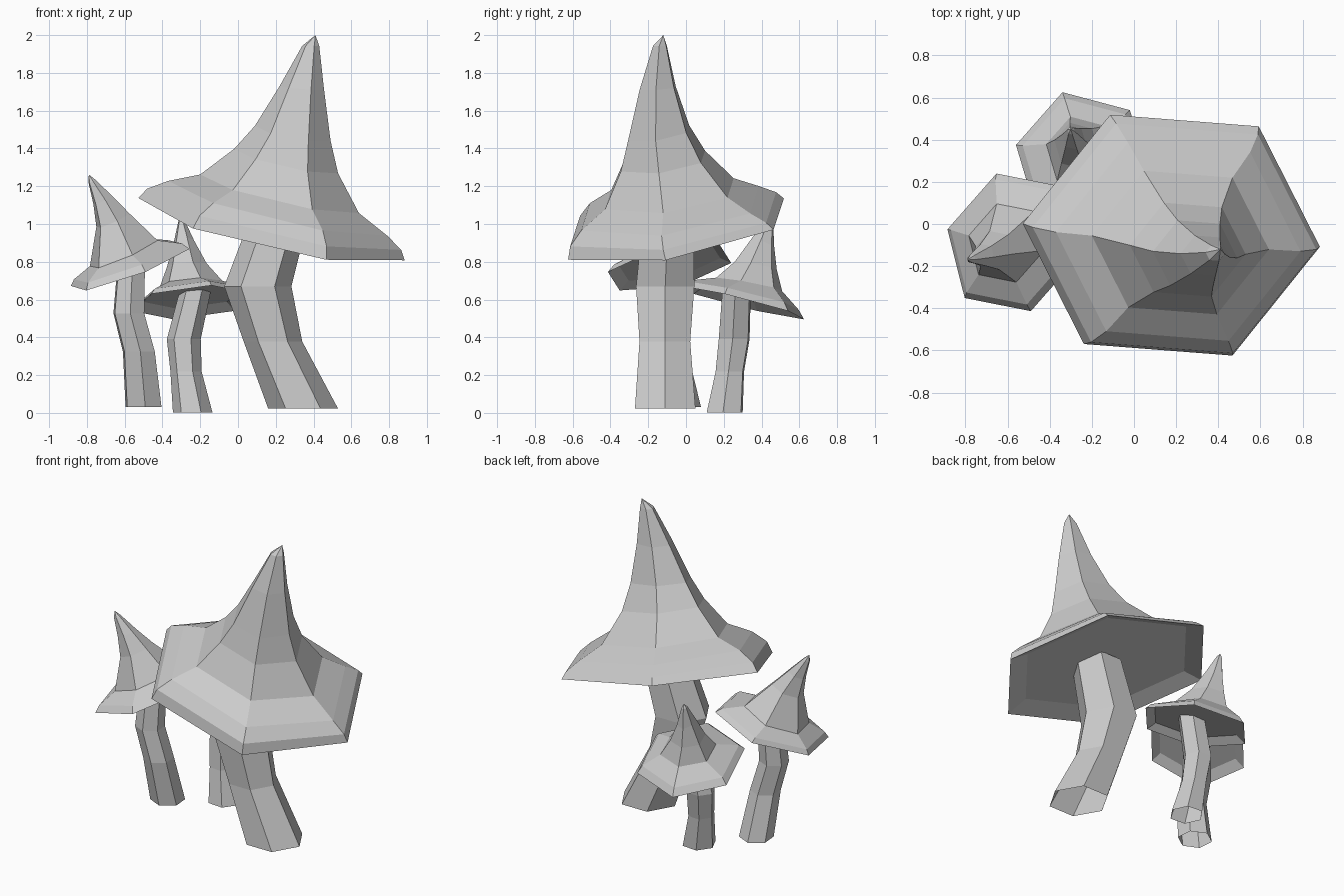
import bpy, bmesh
from math import cos, sin, pi, radians
from mathutils import Vector


def loft(name, rings, tip=None, base=None):
    """Join six-sided rings with quads; optionally close to a tip and a base point."""
    bm = bmesh.new()
    loops = [[bm.verts.new(p) for p in ring] for ring in rings]
    for lo, hi in zip(loops, loops[1:]):
        for i in range(6):
            j = (i + 1) % 6
            bm.faces.new((lo[i], lo[j], hi[j], hi[i]))
    for point, ring in ((tip, loops[-1]), (base, loops[0])):
        if point is not None:
            v = bm.verts.new(point)
            for i in range(6):
                bm.faces.new((ring[i], ring[(i + 1) % 6], v))
    bmesh.ops.recalc_face_normals(bm, faces=bm.faces)
    me = bpy.data.meshes.new(name)
    bm.to_mesh(me)
    bm.free()
    ob = bpy.data.objects.new(name, me)
    bpy.context.collection.objects.link(ob)
    return ob


def hexagon(c, a, b, turn=0.0):
    return [Vector(c) + Vector(a) * cos(i * pi / 3 + turn) + Vector(b) * sin(i * pi / 3 + turn)
            for i in range(6)]


def cap(name, a, b, rings, tip, lift):
    """a, b: the two rim half-axes; rings: centre, scale, z tilt along a and b."""
    loops = [hexagon(c, (a[0] * s, a[1] * s, az), (b[0] * s, b[1] * s, bz))
             for c, s, az, bz in rings]
    c, s, az, bz = rings[0]
    up = Vector(c) + Vector((0, 0, lift))
    # shallow underside set in from the rim
    inner = hexagon(up, (a[0] * .82, a[1] * .82, az * .82), (b[0] * .82, b[1] * .82, bz * .82))
    loft(name, [inner] + loops, tip, up)


def stem(name, rings, turn=0.0):
    """rings: centre x, y, z and radius; open at both ends."""
    loft(name, [hexagon((x, y, z), (r, 0, 0), (0, r, 0), radians(turn)) for x, y, z, r in rings])


# Large mushroom
cap("large_cap", (.705, -.055), (.072, .628), [
    ((.177, -.053, .973), 1, -.165, .092),
    ((.192, -.068, 1.025), .954, -.162, .072),
    ((.21, -.084, 1.083), .823, -.145, .052),
    ((.22, -.088, 1.16), .596, -.102, .036),
    ((.255, -.122, 1.333), .39, -.065, .026),
    ((.29, -.145, 1.48), .284, -.04, .025),
    ((.338, -.15, 1.72), .167, -.01, .005),
    ((.385, -.138, 1.943), .064, 0, 0)], (.41, -.12, 2.0), .05)
stem("large_stem", [(.345, -.11, .022, .185), (.185, -.112, .378, .155),
                    (.105, -.11, .67, .178), (.215, -.095, 1.02, .155)])

# Left mushroom
cap("left_cap", (.314, -.062), (.087, .341), [
    ((-.571, -.087, .77), 1, .098, .084),
    ((-.583, -.085, .802), .91, .095, .075),
    ((-.605, -.09, .845), .57, .068, .05),
    ((-.662, -.125, 1.02), .28, .035, .025),
    ((-.715, -.147, 1.125), .16, .022, .012),
    ((-.772, -.165, 1.225), .06, .008, .004)], (-.79, -.17, 1.262), .03)
stem("left_stem", [(-.5, -.025, .03, .105), (-.525, -.085, .325, .093),
                   (-.578, -.1, .527, .09), (-.565, -.085, .79, .08)], -25)

# Small mushroom at the back
cap("back_cap", (.32, -.085), (.07, .338), [
    ((-.24, .29, .585), 1, .045, -.078),
    ((-.24, .295, .622), .9, .04, -.065),
    ((-.25, .335, .68), .52, .02, -.03),
    ((-.272, .37, .78), .33, .012, -.018),
    ((-.287, .41, .905), .17, .008, -.025),
    ((-.298, .443, 1.015), .055, 0, -.005)], (-.3, .45, 1.04), .04)
stem("back_stem", [(-.24, .205, .003, .105), (-.275, .232, .218, .083),
                   (-.287, .255, .39, .09), (-.225, .268, .65, .083)], -5)
